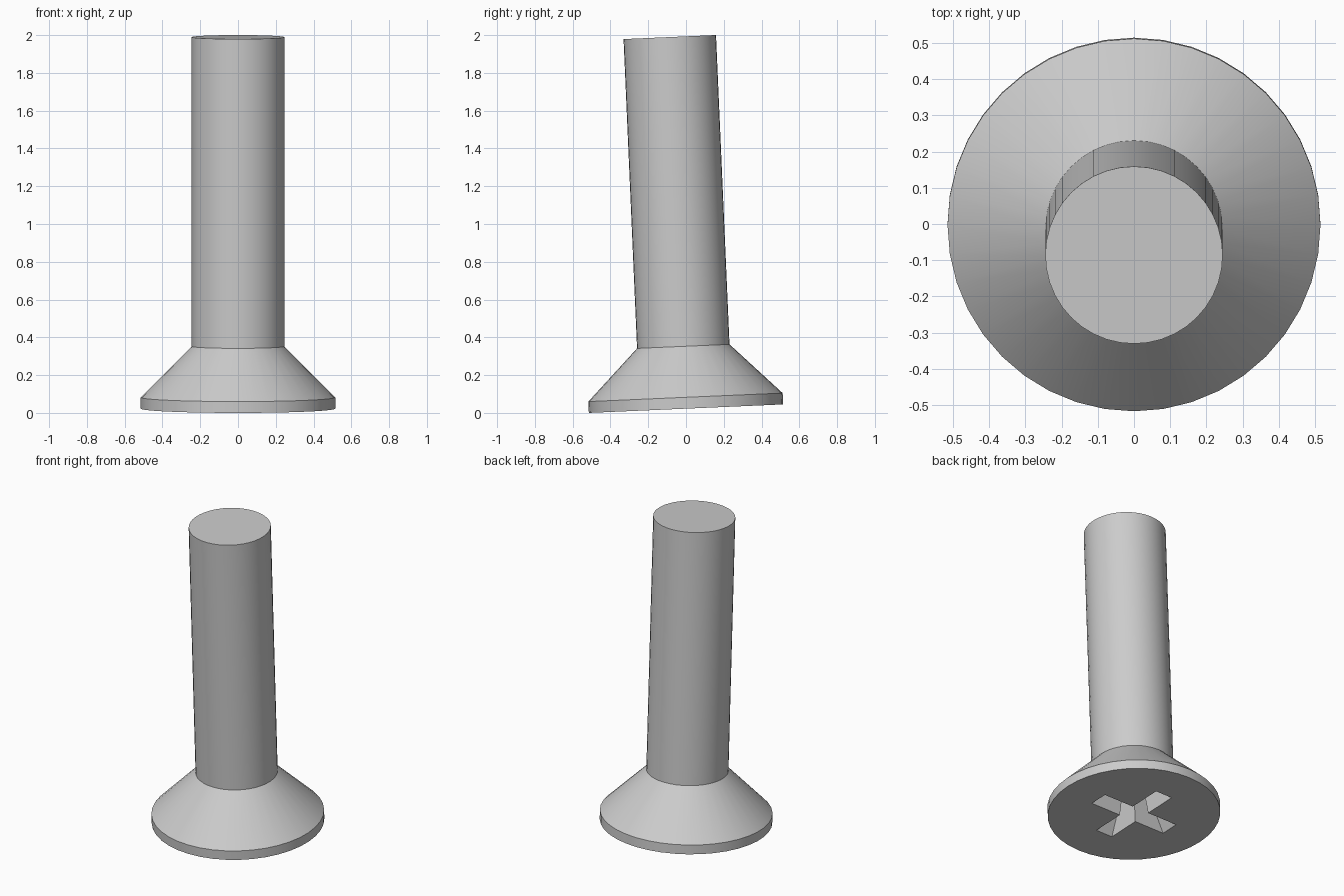
import bpy, bmesh, math
from mathutils import Matrix

if "Cube" in bpy.data.objects:
    bpy.data.objects.remove(bpy.data.objects["Cube"], do_unlink=True)

SIDES = 40
TILT = math.radians(2.5)
HEAD_R, SHAFT_R = 0.515, 0.245
HEAD_H, LENGTH = 0.33, 1.969

# The screw stands on its head and leans slightly towards the front
PLACE = Matrix.Translation((0, 0, HEAD_R * math.sin(TILT))) @ Matrix.Rotation(TILT, 4, "X")

steel = bpy.data.materials.new("grey steel")
steel.use_nodes = True
GREY = (0.6, 0.6, 0.6, 1)
steel.diffuse_color = GREY
steel.node_tree.nodes["Principled BSDF"].inputs["Base Color"].default_value = GREY


def loft(name, rings, cap_start=True):
    """Skin a list of closed rings of points and cap the ends."""
    bm = bmesh.new()
    loops = [[bm.verts.new(p) for p in ring] for ring in rings]
    n = len(loops[0])
    for low, high in zip(loops, loops[1:]):
        for i in range(n):
            j = (i + 1) % n
            bm.faces.new((low[i], low[j], high[j], high[i]))
    if cap_start:
        bm.faces.new(loops[0][::-1])
    bm.faces.new(loops[-1])
    mesh = bpy.data.meshes.new(name)
    bm.to_mesh(mesh)
    bm.free()
    mesh.materials.append(steel)
    obj = bpy.data.objects.new(name, mesh)
    bpy.context.collection.objects.link(obj)
    obj.matrix_world = PLACE
    return obj


def circle(r, z):
    return [(r * math.cos(a), r * math.sin(a), z)
            for a in (math.tau * i / SIDES for i in range(SIDES))]


def cross(reach, half, z):
    pts = []
    for k in range(4):
        c, s = round(math.cos(k * math.pi / 2)), round(math.sin(k * math.pi / 2))
        for x, y in ((reach, -half), (reach, half), (half, half)):
            pts.append((c * x - s * y, s * x + c * y, z))
    return pts


def activate(obj):
    bpy.ops.object.select_all(action="DESELECT")
    obj.select_set(True)
    bpy.context.view_layer.objects.active = obj


# Countersunk head: thin rim, then a cone up to the shaft
head = loft("countersunk_head", [circle(HEAD_R, 0), circle(HEAD_R, 0.06), circle(SHAFT_R, HEAD_H)])

# Plain shaft
shaft = loft("shaft", [circle(SHAFT_R, HEAD_H), circle(SHAFT_R, LENGTH)], cap_start=False)

# Tapered cross recess in the underside of the head
cutter = loft("recess_cutter", [cross(0.288, 0.062, -0.02), cross(0.13, 0.035, 0.26)])
cutter.hide_render = True
cut = head.modifiers.new("cross_recess", "BOOLEAN")
cut.operation = "DIFFERENCE"
cut.solver = "EXACT"
cut.object = cutter
activate(head)
bpy.ops.object.modifier_apply(modifier=cut.name)
bpy.data.objects.remove(cutter, do_unlink=True)

# Smooth round sides with crisp rims
for part in (head, shaft):
    activate(part)
    bpy.ops.object.shade_smooth_by_angle(angle=math.radians(25))
